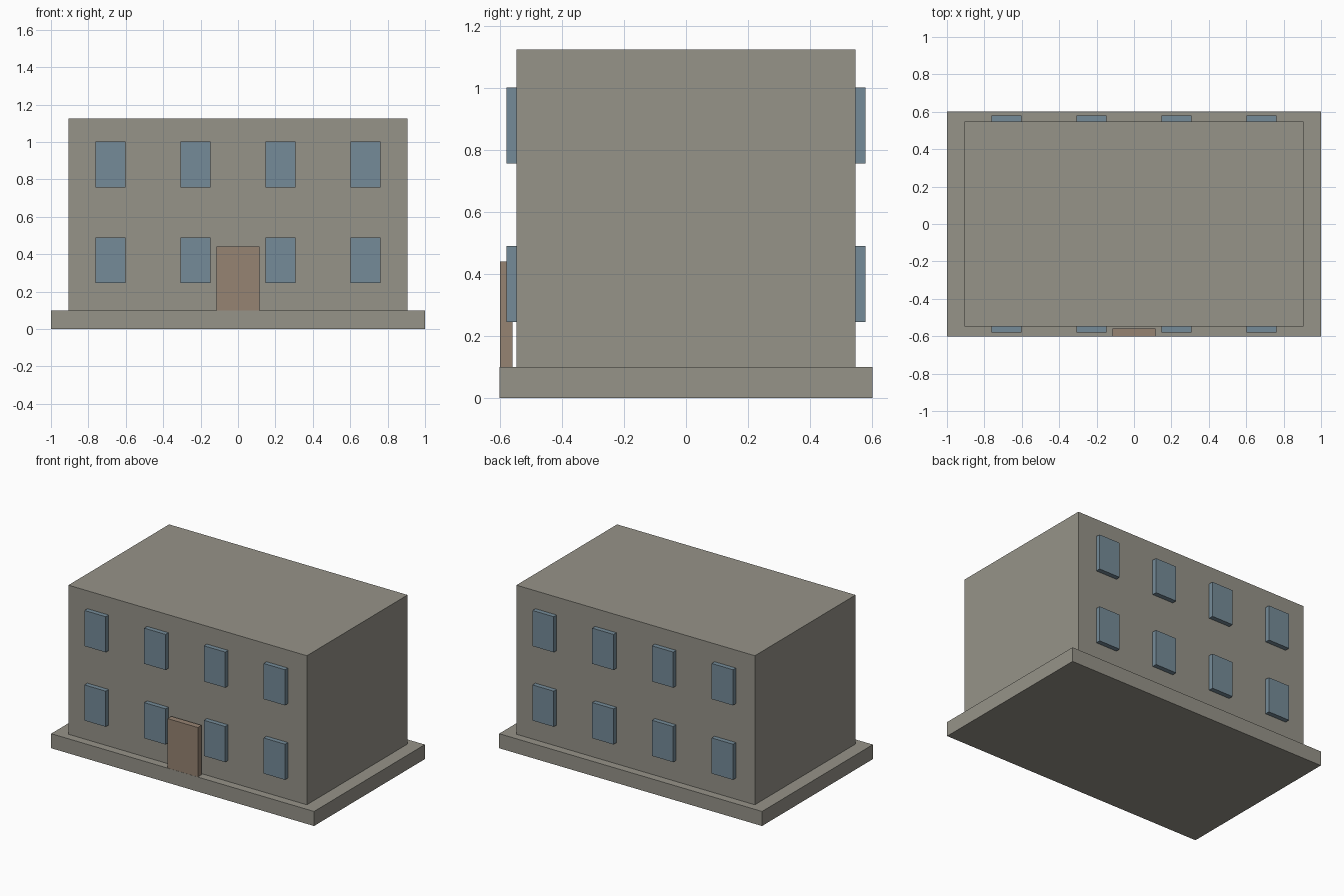
import bpy

# Remove the default cube
default = bpy.data.objects.get("Cube")
if default:
    bpy.data.objects.remove(default, do_unlink=True)


def make_material(name, rgb):
    mat = bpy.data.materials.new(name)
    mat.use_nodes = True
    mat.diffuse_color = (*rgb, 1)
    mat.node_tree.nodes["Principled BSDF"].inputs["Base Color"].default_value = (*rgb, 1)
    return mat


def box(name, low, high, mat):
    """Axis-aligned box between two opposite corners."""
    centre = [(a + b) / 2 for a, b in zip(low, high)]
    bpy.ops.mesh.primitive_cube_add(size=1, location=centre)
    obj = bpy.context.object
    obj.name = name
    obj.scale = [b - a for a, b in zip(low, high)]
    bpy.ops.object.transform_apply(location=False, rotation=False, scale=True)
    obj.data.materials.append(mat)
    return obj


stone = make_material("warm grey stone", (0.305, 0.292, 0.25))
glass = make_material("blue grey glass", (0.178, 0.258, 0.314))
wood = make_material("brown wood", (0.305, 0.227, 0.168))

# Plinth and main block
WALL_Y, BASE_TOP = 0.547, 0.1
box("foundation", (-1, -0.602, 0), (1, 0.602, BASE_TOP), stone)
box("building_block", (-0.907, -WALL_Y, BASE_TOP), (0.907, WALL_Y, 1.125), stone)

# Door, standing just proud of the front wall
box("front_door", (-0.115, -0.601, BASE_TOP), (0.115, -0.56, 0.44), wood)

# Two storeys of four windows on the front and back walls
for side, y in (("front", -WALL_Y - 0.032), ("back", WALL_Y)):
    for storey, sill in (("lower", 0.245), ("upper", 0.757)):
        for i in range(4):
            x = (i - 1.5) * 0.4545
            box(f"{side}_{storey}_window_{i + 1}",
                (x - 0.081, y, sill), (x + 0.081, y + 0.032, sill + 0.245), glass)
